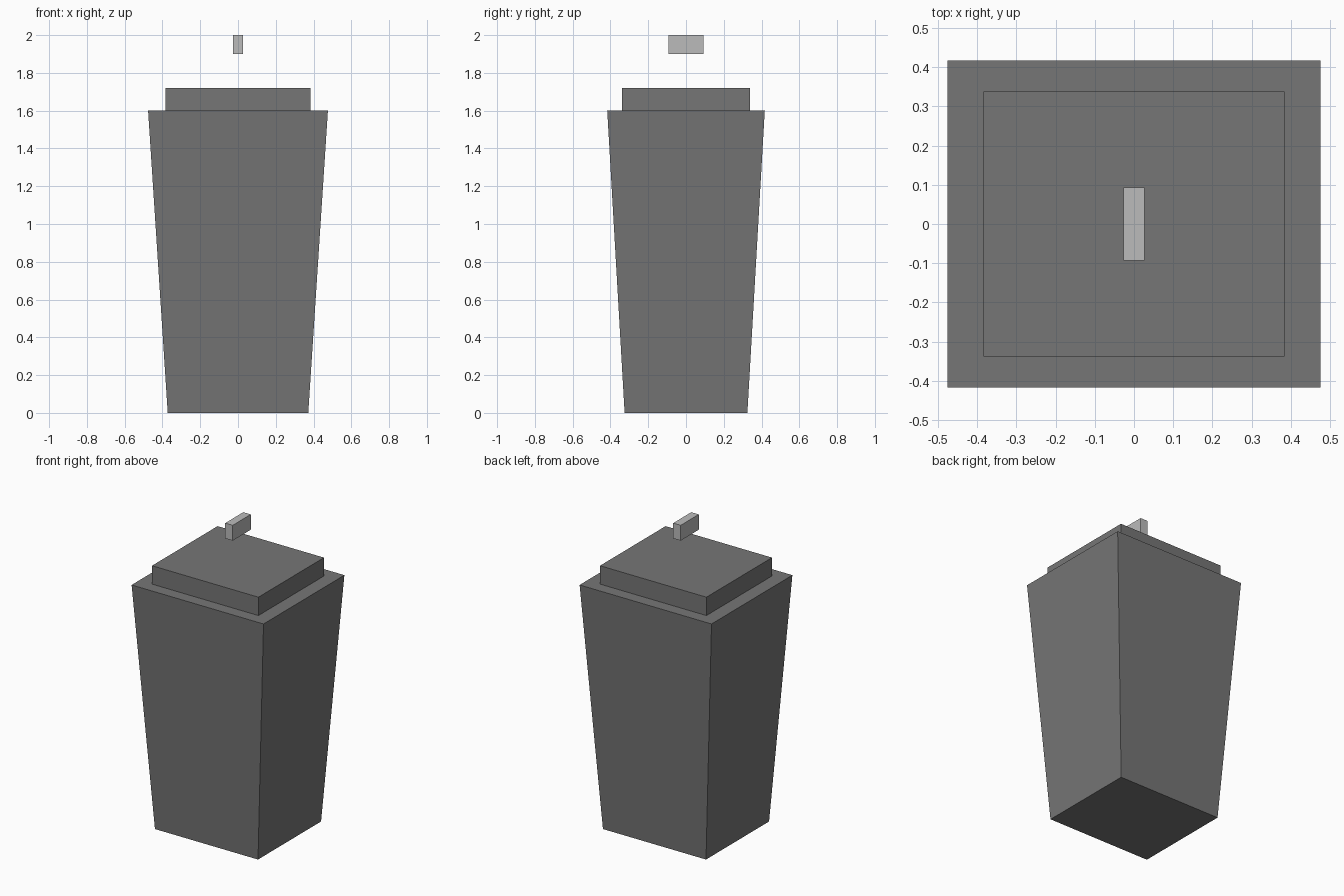
import bpy
import bmesh

if "Cube" in bpy.data.objects:
    bpy.data.objects.remove(bpy.data.objects["Cube"])


def make_grey(name, value):
    mat = bpy.data.materials.new(name)
    mat.diffuse_color = (value, value, value, 1.0)
    mat.use_nodes = True
    mat.node_tree.nodes["Principled BSDF"].inputs["Base Color"].default_value = mat.diffuse_color
    return mat


def tapered_box(name, bottom, top, z0, z1, mat):
    """Closed box from half sizes (x, y) at the bottom and at the top."""
    bm = bmesh.new()
    bmesh.ops.create_cube(bm, size=2.0)
    for v in bm.verts:
        hx, hy = top if v.co.z > 0 else bottom
        v.co = (v.co.x * hx, v.co.y * hy, z1 if v.co.z > 0 else z0)
    mesh = bpy.data.meshes.new(name)
    bm.to_mesh(mesh)
    bm.free()
    mesh.materials.append(mat)
    obj = bpy.data.objects.new(name, mesh)
    bpy.context.collection.objects.link(obj)
    return obj


dark = make_grey("dark_grey", 0.18)
light = make_grey("light_grey", 0.5)

# Bin body, widening towards the rim
tapered_box("body", (0.372, 0.325), (0.476, 0.417), 0.0, 1.6, dark)
# Lid slab on top of the body
tapered_box("lid", (0.384, 0.338), (0.384, 0.338), 1.6, 1.72, dark)
# Small grip floating above the lid
tapered_box("handle", (0.027, 0.093), (0.027, 0.093), 1.9, 2.0, light)
